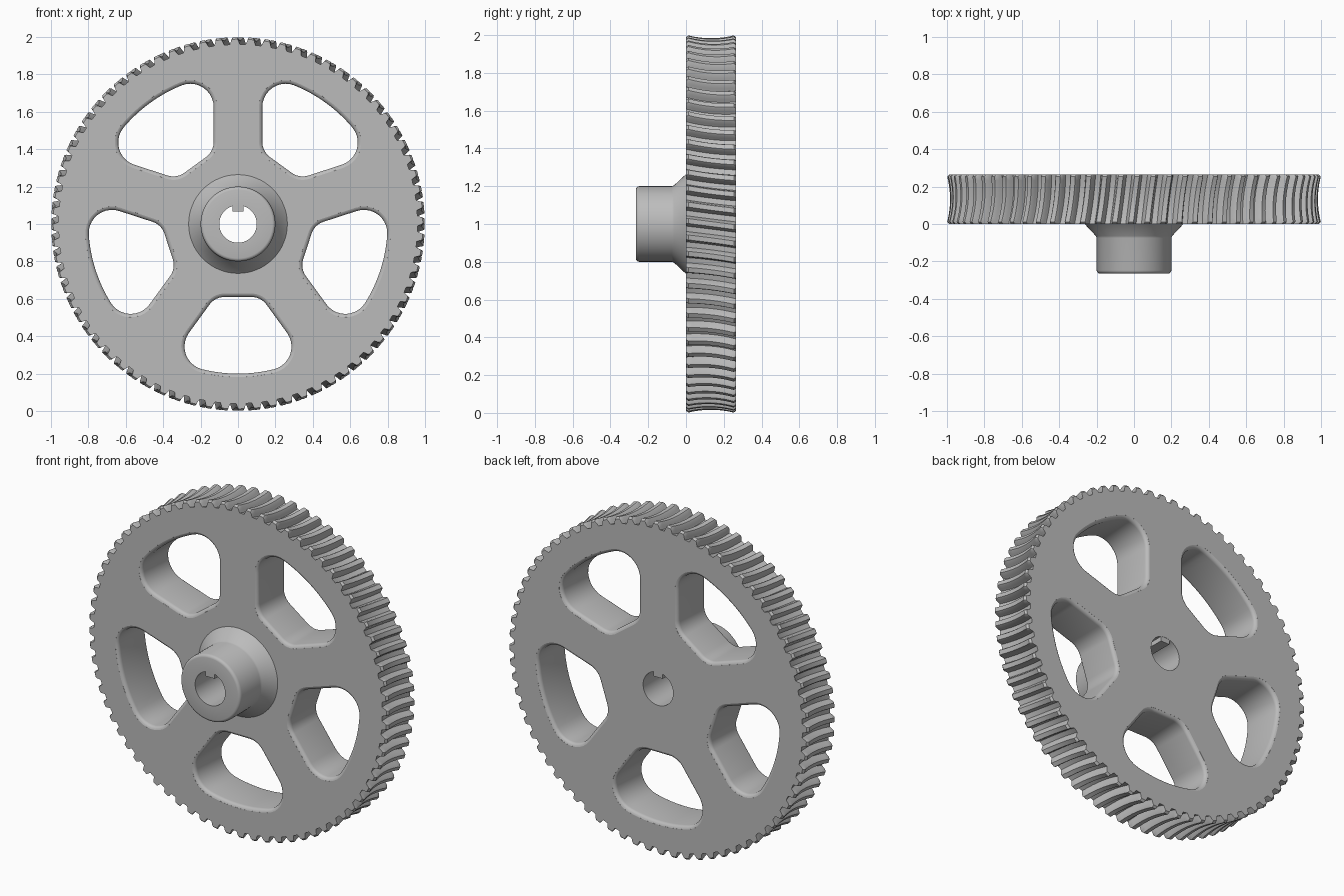
import bpy, bmesh
from math import sin, cos, pi, radians, sqrt, atan2

cube = bpy.data.objects.get("Cube")
if cube:
    bpy.data.objects.remove(cube, do_unlink=True)

WIDTH = 0.265        # wheel thickness
TEETH = 72
BORE = 0.1
CENTRE_Z = 1.0

steel = bpy.data.materials.new("plain_grey_steel")
steel.use_nodes = True
GREY = (0.5, 0.5, 0.5, 1)
steel.diffuse_color = GREY
bsdf = next(n for n in steel.node_tree.nodes if n.type == 'BSDF_PRINCIPLED')
bsdf.inputs["Base Color"].default_value = GREY
bsdf.inputs["Roughness"].default_value = 0.5


def loft(bm, rings, wrap=False):
    """Skin rings of (x, y, z); cap the ends, or wrap last ring to first."""
    vr = [[bm.verts.new(p) for p in ring] for ring in rings]
    n = len(vr[0])
    pairs = list(zip(vr, vr[1:]))
    if wrap:
        pairs.append((vr[-1], vr[0]))
    else:
        bm.faces.new(vr[0])
        bm.faces.new(list(reversed(vr[-1])))
    for a, b in pairs:
        for i in range(n):
            j = (i + 1) % n
            bm.faces.new((a[i], b[i], b[j], a[j]))


def finish(bm, name):
    bmesh.ops.recalc_face_normals(bm, faces=bm.faces)
    mesh = bpy.data.meshes.new(name)
    bm.to_mesh(mesh)
    bm.free()
    obj = bpy.data.objects.new(name, mesh)
    bpy.context.collection.objects.link(obj)
    mesh.materials.append(steel)
    return obj


def activate(obj):
    bpy.ops.object.select_all(action='DESELECT')
    obj.select_set(True)
    bpy.context.view_layer.objects.active = obj


def smooth(obj, angle=32):
    activate(obj)
    bpy.ops.object.shade_smooth_by_angle(angle=radians(angle))


def polar(r, a, y):
    return (r * cos(a), y, CENTRE_Z + r * sin(a))


def circle(r, y, n=64):
    return [polar(r, 2 * pi * i / n, y) for i in range(n)]


# Toothed wheel: throated, slightly helical teeth
half_tooth = [(0.33, 0.0), (0.27, 0.35), (0.21, 0.8), (0.15, 1.0)]
tooth = [(-f, h) for f, h in half_tooth] + [(f, h) for f, h in reversed(half_tooth)]
STEPS = 12
stations = [0, 0.012] + [0.012 + (WIDTH - 0.024) * k / STEPS for k in range(1, STEPS + 1)] + [WIDTH]


def gear_ring(y):
    t = 2 * y / WIDTH - 1
    throat = 0.018 * (1 - t * t)
    at_end = y in (0, WIDTH)
    tip = 0.988 if at_end else 1.0016 - throat
    root = 0.96 - throat
    twist = -0.0175 * t
    return [polar(root + (tip - root) * h, pi / 2 + twist + 2 * pi * (i + f) / TEETH, y)
            for i in range(TEETH) for f, h in tooth]


bm = bmesh.new()
loft(bm, [gear_ring(y) for y in stations])
wheel = finish(bm, "toothed_wheel")


# Pocket outline as arcs between two spokes
def pocket_arcs():
    spoke, half_width, outer, inner = pi / 5, 0.13, 0.8, 0.39
    r1, r2 = 0.125, 0.1
    e, n = (cos(spoke), sin(spoke)), (sin(spoke), -cos(spoke))

    def place(s, d):
        return (s * e[0] + d * n[0], s * e[1] + d * n[1])
    d1, d2 = half_width + r1, half_width + r2
    c1 = place(sqrt((outer - r1) ** 2 - d1 ** 2), d1)
    c2 = place((inner + r2 - d2 * n[0]) / e[0], d2)
    a1 = atan2(c1[1], c1[0])
    wall = spoke + pi / 2
    half = [((0, 0), outer, a1 * k / 6) for k in range(6)]
    half += [(c1, r1, a1 + (wall - a1) * k / 10) for k in range(11)]
    half += [(c2, r2, wall + (pi - wall) * k / 7) for k in range(8)]
    mirrored = [((c[0], -c[1]), r, -a) for c, r, a in reversed(half[1:])]
    return half + mirrored


ARCS = pocket_arcs()


def pocket_ring(y, grow, turn):
    ring = []
    for c, r, a in ARCS:
        u, v = c[0] + (r + grow) * cos(a), c[1] + (r + grow) * sin(a)
        ring.append((u * cos(turn) - v * sin(turn), y, CENTRE_Z + u * sin(turn) + v * cos(turn)))
    return ring


# Cutter with flared mouths, leaving rounded pocket edges
FILLET = 0.022
mouth = [(-0.01, FILLET)]
for deg in (80, 60, 40, 20, 0):
    th = radians(deg)
    mouth.append((FILLET * (1 - sin(th)), FILLET * (1 - cos(th))))
sections = mouth + [(WIDTH - y, g) for y, g in reversed(mouth)]

bm = bmesh.new()
for k in range(5):
    loft(bm, [pocket_ring(y, g, -pi / 2 + k * 2 * pi / 5) for y, g in sections])
loft(bm, [circle(BORE, -0.01), circle(BORE, WIDTH + 0.01)])
cutter = finish(bm, "pocket_cutter")
cutter.hide_render = True

activate(wheel)
cut = wheel.modifiers.new("pockets", 'BOOLEAN')
cut.operation = 'DIFFERENCE'
cut.solver = 'EXACT'
cut.object = cutter
bpy.ops.object.modifier_apply(modifier=cut.name)
bpy.data.objects.remove(cutter, do_unlink=True)
smooth(wheel)

# Hub with flared foot and rounded rim
hub_profile = [(BORE, 0.0), (BORE, -0.265), (0.183, -0.265), (0.191, -0.263),
               (0.197, -0.257), (0.2, -0.248), (0.2, -0.075), (0.204, -0.064),
               (0.264, 0.0)]
bm = bmesh.new()
loft(bm, [circle(r, y) for r, y in hub_profile], wrap=True)
smooth(finish(bm, "hub"))

# Key running along the top of the bore
bm = bmesh.new()
loft(bm, [[(x, y, z) for x, z in ((-0.03, 1.068), (0.03, 1.068), (0.03, 1.105), (-0.03, 1.105))]
          for y in (-0.264, WIDTH - 0.001)])
finish(bm, "bore_key")
